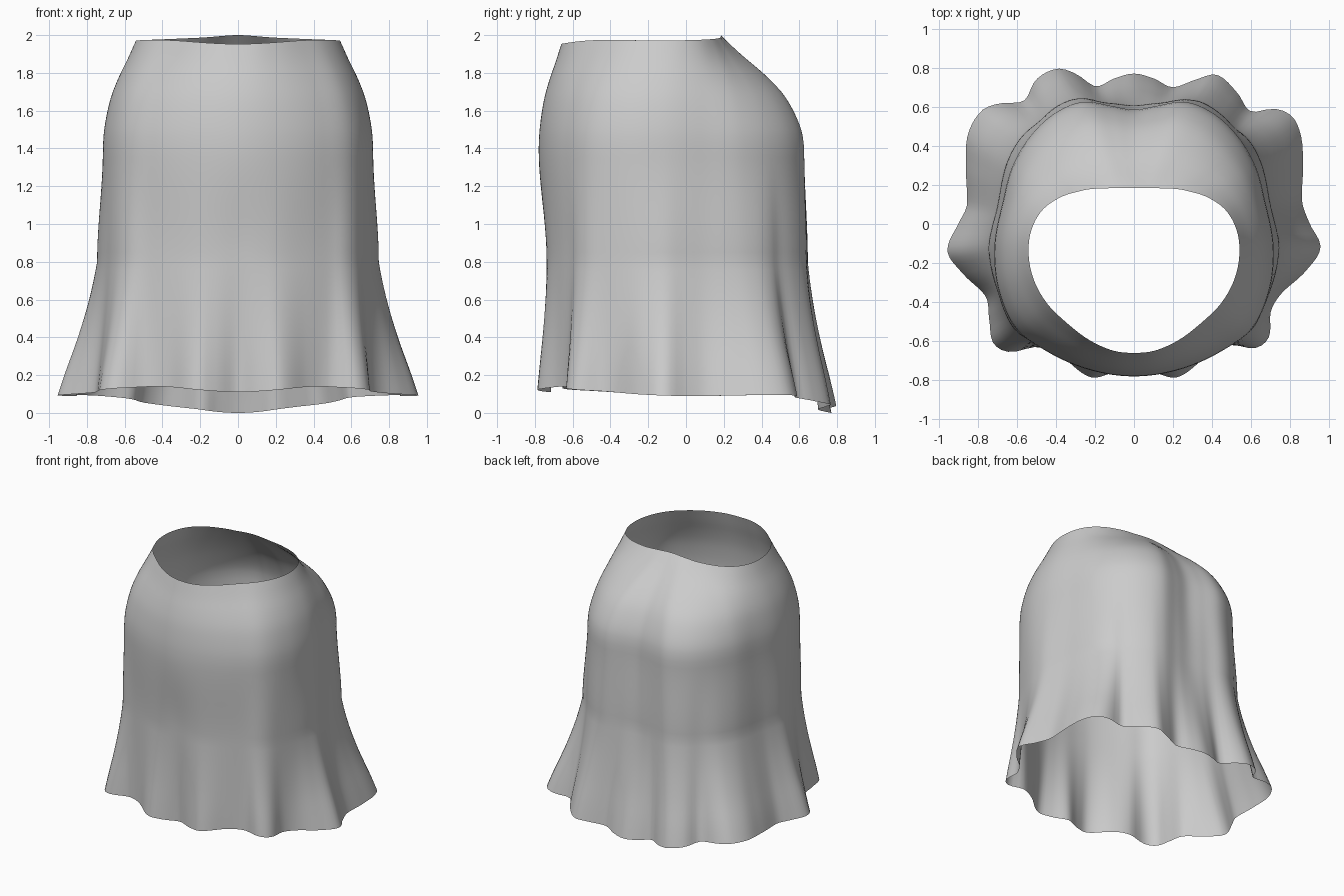
import bpy, bmesh, math

if "Cube" in bpy.data.objects:
    bpy.data.objects.remove(bpy.data.objects["Cube"])

CY = -0.05            # y of the axis that angles are measured around
SEG = 192             # columns around the skirt


def hermite(keys, x):
    """Smooth monotone-friendly curve through sorted (x, y) keys."""
    i = max(1, min(len(keys) - 3, next((k for k in range(len(keys)) if keys[k][0] > x), len(keys)) - 1))
    (xa, ya), (x0, y0), (x1, y1), (xb, yb) = keys[i - 1:i + 3]
    h = x1 - x0
    t = (x - x0) / h
    m0, m1 = (y1 - ya) / (x1 - xa) * h, (yb - y0) / (xb - x0) * h
    return ((2*t**3 - 3*t**2 + 1) * y0 + (t**3 - 2*t**2 + t) * m0
            + (3*t**2 - 2*t**3) * y1 + (t**3 - t**2) * m1)


def periodic(keys):
    """Closed curve: repeat the keys one turn either way."""
    keys = sorted(keys)
    turn = 2 * math.pi
    wide = ([(a - turn, v) for a, v in keys] + keys + [(a + turn, v) for a, v in keys])
    return lambda a: hermite(wide, a)


def outline(points):
    """Closed outline as radius by angle."""
    return periodic([(math.atan2(y - CY, x), math.hypot(x, y - CY)) for x, y in points])


def both_sides(points):
    return points + [(-x, y) for x, y in points if x > 0]


waist = outline(both_sides([(0, .185), (.13, .183), (.27, .17), (.38, .135), (.47, .07), (.525, -.03), (.54, -.14),
                            (.515, -.28), (.45, -.4), (.34, -.51), (.2, -.61), (.1, -.65), (0, -.66)]))
hip = outline(both_sides([(0, .585), (.12, .605), (.26, .625), (.4, .57), (.53, .45), (.62, .3), (.675, .1),
                          (.715, -.13), (.69, -.35), (.6, -.54), (.45, -.65), (.25, -.74), (0, -.78)]))
hem = outline([(.955, -.12), (.9, 0), (.86, .12), (.865, .3), (.855, .45), (.81, .55), (.72, .59), (.6, .575),
               (.53, .67), (.42, .765), (.32, .74), (.2, .70), (.1, .745), (0, .77), (-.1, .745), (-.2, .705),
               (-.3, .77), (-.39, .795), (-.5, .74), (-.565, .63), (-.7, .615), (-.78, .58), (-.85, .46),
               (-.86, .3), (-.855, .1), (-.9, 0), (-.955, -.14), (-.88, -.25), (-.76, -.37), (-.74, -.5),
               (-.72, -.61), (-.64, -.655), (-.5, -.63), (-.37, -.68), (-.22, -.785), (-.12, -.765), (0, -.715),
               (.12, -.765), (.22, -.785), (.37, -.68), (.5, -.62), (.62, -.635), (.69, -.58), (.7, -.45),
               (.76, -.35), (.88, -.24)])

# edge heights by angle, in degrees from +x
hem_z = periodic([(math.radians(d), z) for d, z in
                  [(-145, .12), (-125, .14), (-90, .11), (-55, .14), (-35, .12), (0, .09), (40, .092),
                   (60, .05), (90, 0), (120, .05), (140, .092), (179, .09)]])
waist_z = periodic([(math.radians(d), z) for d, z in
                    [(-130, .973), (-90, .953), (-50, .973), (0, .972), (45, .985), (90, 1), (135, .985), (179, .972)]])

# blend from waist to hip, and from knee to hem, by fraction of drop
UPPER = [(-.1, -.15), (0, 0), (.17, .25), (.34, .52), (.51, .74), (.68, .88), (.85, .97), (1, 1), (1.1, 1.01)]
LOWER = [(-.2, -.07), (0, 0), (.28, .2), (.56, .48), (.84, .82), (1, 1), (1.1, 1.1)]
HIP_Z, KNEE_Z = 1.4, .8


def knee(a):
    front = max(0, -math.sin(a)) ** 3
    return hip(a) + .13 * (hem(a) - hip(a)) - .035 * front


def column(a):
    """Radius and height of every row at one angle."""
    rw, rh, rk, re = waist(a), hip(a), knee(a), hem(a)
    top, low = 1 + waist_z(a), hem_z(a)
    rows = []
    for i in range(18):
        t = i / 18
        rows.append((rw + (rh - rw) * hermite(UPPER, t), top + (HIP_Z - top) * t))
    for i in range(12):
        t = i / 12
        rows.append((rh + (rk - rh) * t * t * (3 - 2 * t), HIP_Z + (KNEE_Z - HIP_Z) * t))
    for i in range(17):
        t = i / 16
        rows.append((rk + (re - rk) * hermite(LOWER, t), KNEE_Z + (low - KNEE_Z) * t))
    return rows


# draped skirt: one open sheet
bm = bmesh.new()
cols = []
for s in range(SEG):
    a = -math.pi + 2 * math.pi * s / SEG
    cols.append([bm.verts.new((r * math.cos(a), CY + r * math.sin(a), z)) for r, z in column(a)])
for s in range(SEG):
    c, d = cols[s], cols[(s + 1) % SEG]
    for j in range(len(c) - 1):
        bm.faces.new((c[j], c[j + 1], d[j + 1], d[j])).smooth = True
mesh = bpy.data.meshes.new("skirt")
bm.to_mesh(mesh)
bm.free()
skirt = bpy.data.objects.new("skirt", mesh)
bpy.context.collection.objects.link(skirt)

cloth = bpy.data.materials.new("grey cloth")
cloth.diffuse_color = (.6, .6, .6, 1)
cloth.use_nodes = True
cloth.node_tree.nodes["Principled BSDF"].inputs["Base Color"].default_value = cloth.diffuse_color
mesh.materials.append(cloth)
